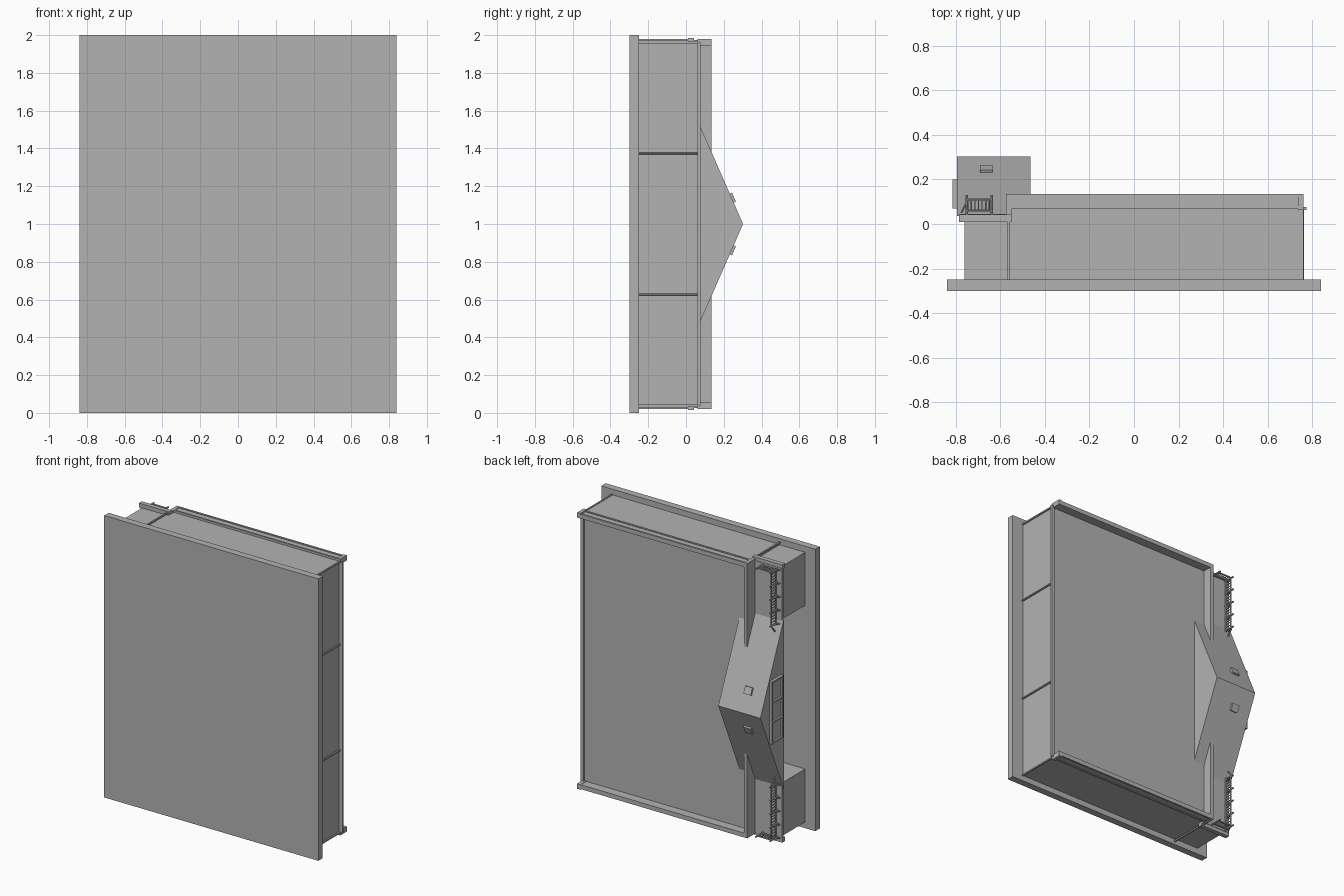
import bpy
import math
from mathutils import Vector

cube = bpy.data.objects.get("Cube")
if cube:
    bpy.data.objects.remove(cube, do_unlink=True)

grey = bpy.data.materials.new("plain_grey")
grey.use_nodes = True
grey.diffuse_color = (0.45, 0.45, 0.45, 1)
grey.node_tree.nodes["Principled BSDF"].inputs["Base Color"].default_value = grey.diffuse_color


def add_mesh(name, verts, faces):
    mesh = bpy.data.meshes.new(name)
    mesh.from_pydata(verts, [], faces)
    mesh.materials.append(grey)
    obj = bpy.data.objects.new(name, mesh)
    bpy.context.collection.objects.link(obj)
    return obj


def box(name, x, y, z):
    """Box from three (min, max) ranges."""
    verts = [(a, b, c) for a in x for b in y for c in z]
    faces = [(0, 1, 3, 2), (4, 6, 7, 5), (0, 4, 5, 1),
             (2, 3, 7, 6), (0, 2, 6, 4), (1, 5, 7, 3)]
    return add_mesh(name, verts, faces)


def both_ends(name, x, y, z):
    """The same box at both ends, mirrored about z = 1."""
    box(name + "_upper", x, y, z)
    box(name + "_lower", x, y, (2 - z[1], 2 - z[0]))


def prism(name, profile, x):
    """Extrude a (y, z) profile along x."""
    n = len(profile)
    verts = [(a, y, z) for a in x for y, z in profile]
    faces = [tuple(reversed(range(n))), tuple(range(n, 2 * n))]
    faces += [(i, (i + 1) % n, n + (i + 1) % n, n + i) for i in range(n)]
    return add_mesh(name, verts, faces)


def rod(name, start, end, radius):
    a, b = Vector(start), Vector(end)
    bpy.ops.mesh.primitive_cylinder_add(vertices=8, radius=radius, depth=(b - a).length,
                                        location=(a + b) / 2)
    obj = bpy.context.object
    obj.name = name
    obj.rotation_euler = (b - a).to_track_quat('Z', 'Y').to_euler()
    obj.data.materials.append(grey)


# Ground plate and main hall
box("base_plate", (-0.84, 0.84), (-0.30, -0.25), (0, 2))
box("main_hall", (-0.56, 0.75), (-0.25, 0.067), (0.04, 1.96))

# Hall parapet on three sides, with coping and end blocks
box("side_parapet", (-0.575, -0.55), (0.03, 0.135), (0.025, 1.975))
both_ends("end_parapet", (-0.575, 0.74), (0.067, 0.122), (1.947, 1.97))
both_ends("parapet_coping", (-0.575, 0.74), (0.122, 0.135), (1.944, 1.975))
both_ends("parapet_ledge", (-0.575, 0.74), (0.067, 0.08), (1.947, 1.975))
both_ends("parapet_end_block", (0.735, 0.76), (0.062, 0.135), (1.944, 1.98))

# Hall gutter and downpipes
box("hall_gutter", (0.75, 0.775), (0.062, 0.076), (0.04, 1.96))
for z in (0.625, 1.375):
    rod("hall_downpipe", (0.757, -0.25, z), (0.757, 0.065, z), 0.007)
both_ends("corner_pipe", (0.75, 0.76), (-0.25, 0.065), (1.955, 1.965))
both_ends("annex_downpipe", (-0.567, -0.557), (-0.25, 0.04), (1.97, 1.98))
both_ends("annex_gutter", (-0.785, -0.55), (0.01, 0.025), (1.955, 1.985))
both_ends("annex_gutter_lip", (-0.785, -0.55), (0.025, 0.042), (1.95, 1.985))

# Side annexes and the terrace they carry
both_ends("annex", (-0.76, -0.56), (-0.25, 0.03), (1.58, 1.957))
box("terrace_slab", (-0.785, -0.56), (0.028, 0.045), (0.04, 1.96))

# Gabled upper house
prism("gabled_house", [(0.035, 0.39), (0.035, 1.61), (0.302, 1.0)], (-0.795, -0.465))

# Gable window: frame and bars
box("gable_window_glass", (-0.802, -0.79), (0.075, 0.195), (0.79, 1.21))
for z in (0.78, 0.925, 1.065, 1.21):
    box("gable_window_bar", (-0.815, -0.79), (0.07, 0.2), (z, z + 0.012))
for y in (0.07, 0.19):
    box("gable_window_jamb", (-0.815, -0.79), (y, y + 0.01), (0.78, 1.22))

# Roof windows, lying on both slopes
slope = Vector((-0.267, 0.61)).normalized()
for side in (1, -1):
    along = Vector((slope.x, slope.y * side))
    out = Vector((slope.y, -slope.x * side))
    mid = Vector((0.302, 1.0)) + Vector((-0.06, 0.137 * side))
    corners = [mid + along * s + out * t for s, t in
               ((-0.026, -0.005), (0.026, -0.005), (0.026, 0.013), (-0.026, 0.013))]
    if side < 0:
        corners.reverse()
    prism("roof_window", [tuple(c) for c in corners], (-0.692, -0.635))

# Terrace railings along the outer edge and across each end
for side in (1, -1):
    def zz(d):
        return 1 + side * d
    for y in (0.06, 0.11):
        rod("side_rail", (-0.745, y, zz(0.56)), (-0.745, y, zz(0.95)), 0.005)
        rod("end_rail", (-0.745, y, zz(0.95)), (-0.64, y, zz(0.95)), 0.005)
    for i in range(5):
        d = 0.95 - i * 0.095
        rod("rail_post", (-0.75, 0.04, zz(d)), (-0.75, 0.13, zz(d)), 0.006)
        rod("rail_bracket", (-0.775, 0.05, zz(d)), (-0.745, 0.11, zz(d)), 0.004)
    rod("end_post", (-0.638, 0.04, zz(0.95)), (-0.638, 0.13, zz(0.95)), 0.006)
    for i in range(19):
        d = 0.93 - i * 0.02
        rod("side_baluster", (-0.745, 0.06, zz(d)), (-0.745, 0.11, zz(d)), 0.003)
    for i in range(6):
        x = -0.73 + i * 0.016
        rod("end_baluster", (x, 0.06, zz(0.95)), (x, 0.11, zz(0.95)), 0.003)
    rod("rail_stay", (-0.75, 0.11, zz(0.56)), (-0.75, 0.06, zz(0.50)), 0.005)
